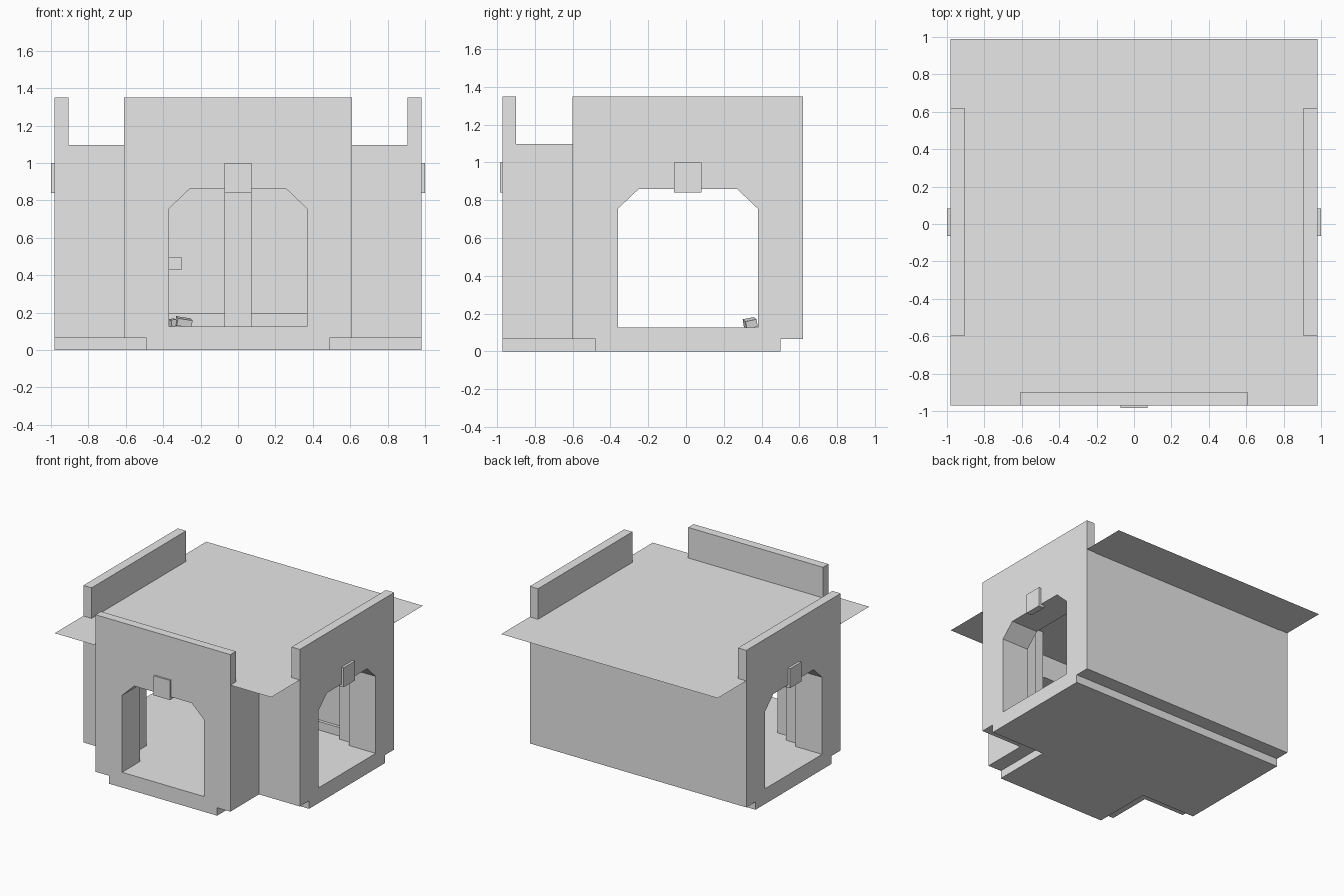
import bpy, bmesh
from mathutils import Vector, Matrix, Euler

cube = bpy.data.objects.get("Cube")
if cube:
    bpy.data.objects.remove(cube, do_unlink=True)

stone = bpy.data.materials.new("pale_grey_stone")
stone.use_nodes = True
GREY = (0.8, 0.8, 0.8, 1)
stone.diffuse_color = GREY
stone.node_tree.nodes["Principled BSDF"].inputs["Base Color"].default_value = GREY

CY = 0.01      # centre line of the side arches
FLOOR = 0.125
ROOF = 1.10
TOP = 1.35


def finish(name, bm):
    bmesh.ops.recalc_face_normals(bm, faces=bm.faces)
    mesh = bpy.data.meshes.new(name)
    bm.to_mesh(mesh)
    bm.free()
    mesh.materials.append(stone)
    obj = bpy.data.objects.new(name, mesh)
    bpy.context.scene.collection.objects.link(obj)
    return obj


def prism(name, points, start, offset):
    """Extrude a flat outline; points are 3D once mapped by start."""
    bm = bmesh.new()
    face = bm.faces.new([bm.verts.new(start(a, b)) for a, b in points])
    out = bmesh.ops.extrude_face_region(bm, geom=[face])["geom"]
    moved = [v for v in out if isinstance(v, bmesh.types.BMVert)]
    bmesh.ops.translate(bm, verts=moved, vec=Vector(offset))
    return finish(name, bm)


def box(name, lo, hi, turn=(0, 0, 0)):
    lo, hi = Vector(lo), Vector(hi)
    bm = bmesh.new()
    matrix = (Matrix.Translation((lo + hi) / 2) @ Euler(turn).to_matrix().to_4x4()
              @ Matrix.Diagonal((*(hi - lo), 1)))
    bmesh.ops.create_cube(bm, size=1, matrix=matrix)
    return finish(name, bm)


def slab(name, outline, z0, z1):
    return prism(name, outline, lambda a, b: (a, b, z0), (0, 0, z1 - z0))


def combine(target, helper, operation):
    mod = target.modifiers.new(operation.lower(), "BOOLEAN")
    mod.operation, mod.solver, mod.object = operation, "EXACT", helper
    bpy.context.view_layer.objects.active = target
    bpy.ops.object.modifier_apply(modifier=mod.name)
    bpy.data.objects.remove(helper, do_unlink=True)


def t_outline(wing, side, front, shoulder, back):
    right = [(wing, front), (wing, shoulder), (side, shoulder), (side, back)]
    return right + [(-x, y) for x, y in reversed(right)]


# T-shaped walls, recessed plinth and parapets as one solid
walls = slab("walls", t_outline(0.61, 0.98, -0.97, -0.60, 0.62), 0.065, ROOF - 0.003)
plinth = slab("plinth", t_outline(0.49, 0.98, -0.97, -0.48, 0.50), 0, 0.1)
combine(walls, plinth, "UNION")
combine(walls, box("front_parapet", (-0.61, -0.97, 0.9), (0.61, -0.90, TOP)), "UNION")
for s in (-1, 1):
    xs = sorted((s * 0.905, s * 0.98))
    combine(walls, box("side_parapet", (xs[0], -0.60, 0.9), (xs[1], 0.62, TOP)), "UNION")

# Hollow room
room = slab("room_cutter", t_outline(0.49, 0.74, -0.74, -0.48, 0.50), FLOOR, 1.05)
combine(walls, room, "DIFFERENCE")

# Chamfered archways through the front and both sides
half = [(0.37, FLOOR), (0.37, 0.755), (0.26, 0.86)]
arch = half + [(-a, z) for a, z in reversed(half)]
combine(walls, prism("front_cutter", arch, lambda a, z: (a, -1.1, z), (0, 0.45, 0)), "DIFFERENCE")
for s in (-1, 1):
    cutter = prism("side_cutter", arch, lambda a, z: (s * 1.1, a + CY, z), (-s * 0.45, 0, 0))
    combine(walls, cutter, "DIFFERENCE")

# Flat roof sheet, overhanging the corners and the back
bm = bmesh.new()
bm.faces.new([bm.verts.new((x, y, ROOF)) for x, y in
              ((-0.98, -0.97), (0.98, -0.97), (0.98, 0.99), (-0.98, 0.99))])
finish("roof_sheet", bm)

# Keystones
box("front_keystone", (-0.073, -0.985, 0.84), (0.073, -0.94, 1.0))
for s, side in ((-1, "right"), (1, "left")):
    xs = sorted((s * 0.95, s))
    box(side + "_keystone", (xs[0], CY - 0.073, 0.84), (xs[1], CY + 0.073, 1.0))

# Interior trim: back pilaster, skirting, corner posts
box("back_pilaster", (-0.073, 0.44, FLOOR), (0.073, 0.505, 1.05))
box("back_skirting", (-0.74, 0.475, FLOOR), (0.74, 0.505, 0.195))
for s, side in ((-1, "right"), (1, "left")):
    xs = sorted((s * 0.62, s * 0.745))
    box(side + "_back_post", (xs[0], 0.43, FLOOR), (xs[1], 0.505, 1.05))
    box(side + "_front_post", (xs[0], -0.485, FLOOR), (xs[1], -0.41, 1.05))
box("wall_box", (-0.42, 0.45, 0.43), (-0.30, 0.505, 0.495))

# Small rubble pile on the floor
box("rubble_large", (-0.33, 0.31, 0.13), (-0.25, 0.37, 0.17), (0.2, 0.15, 0.2))
box("rubble_small", (-0.365, 0.32, 0.128), (-0.335, 0.36, 0.165), (0.1, -0.2, 0.4))
